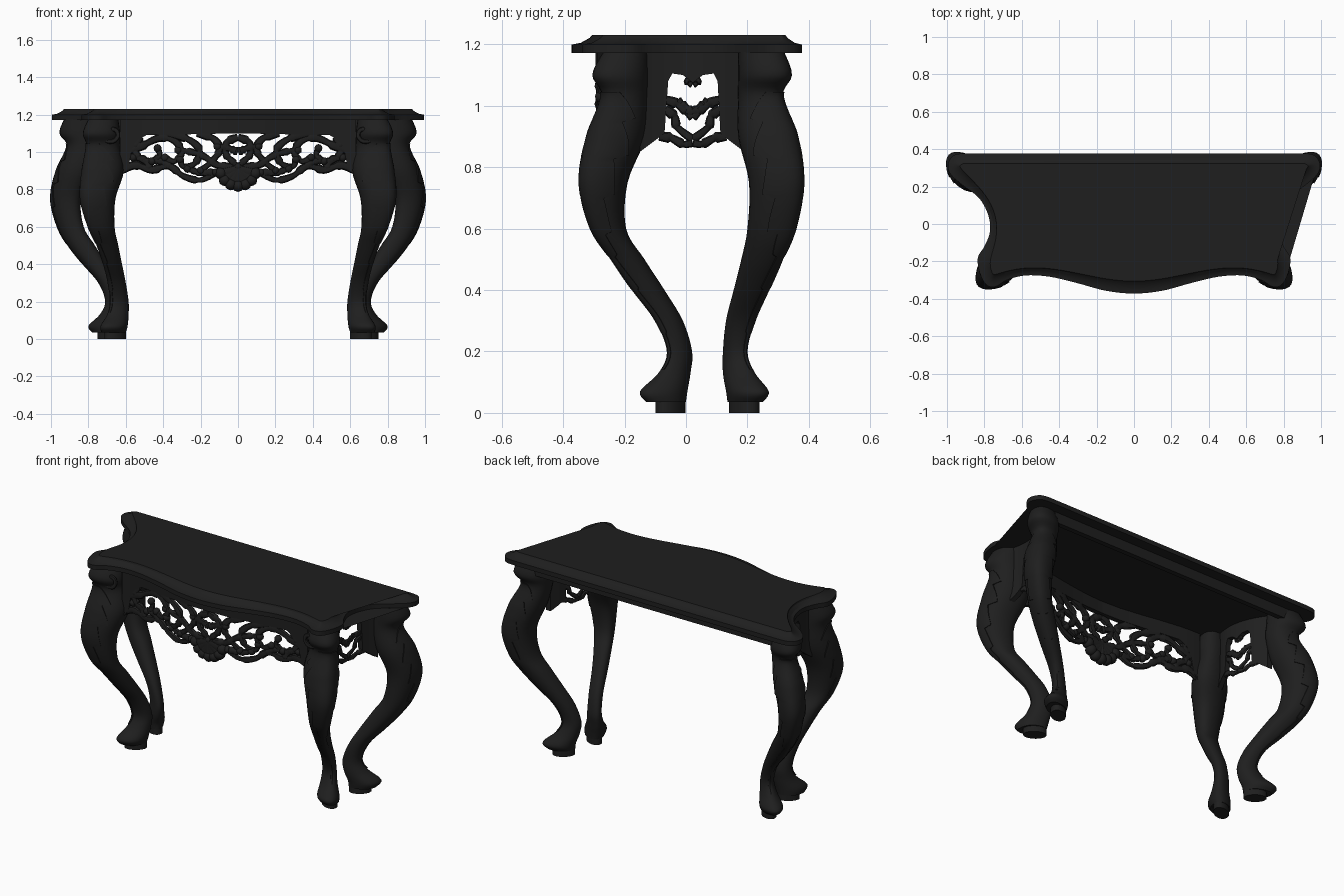
import bpy, bmesh, math
from mathutils import Vector as V

if "Cube" in bpy.data.objects:
    bpy.data.objects.remove(bpy.data.objects["Cube"])

ebony = bpy.data.materials.new("ebony black")
ebony.diffuse_color = (0.0135, 0.0135, 0.0135, 1)
ebony.use_nodes = True
ebony.node_tree.nodes["Principled BSDF"].inputs["Base Color"].default_value = ebony.diffuse_color


def finish(name, bm, mirror=True, angle=40):
    bmesh.ops.recalc_face_normals(bm, faces=bm.faces)
    me = bpy.data.meshes.new(name)
    bm.to_mesh(me)
    bm.free()
    me.materials.append(ebony)
    ob = bpy.data.objects.new(name, me)
    bpy.context.collection.objects.link(ob)
    bpy.ops.object.select_all(action='DESELECT')
    ob.select_set(True)
    bpy.context.view_layer.objects.active = ob
    bpy.ops.object.shade_smooth_by_angle(angle=math.radians(angle))
    if mirror:
        ob.modifiers.new("mirror", 'MIRROR').use_axis[0] = True
    return ob


def loft(bm, rings):
    rows = [[bm.verts.new(p) for p in r] for r in rings]
    n = len(rows[0])
    for a, b in zip(rows, rows[1:]):
        for i in range(n):
            bm.faces.new((a[i], a[(i + 1) % n], b[(i + 1) % n], b[i]))
    bm.faces.new(rows[0])
    bm.faces.new(rows[-1])


def smooth_path(pts, n=6):
    pts = [V(p) for p in pts]
    q = [pts[0]] + pts + [pts[-1]]
    out = []
    for a, b, c, d in zip(q, q[1:], q[2:], q[3:]):
        for k in range(n):
            t = k / n
            out.append(0.5 * (2 * b + (c - a) * t + (2 * a - 5 * b + 4 * c - d) * t * t
                              + (3 * b - a - 3 * c + d) * t ** 3))
    return out + [pts[-1]]


# ---- Table top: serpentine outline, moulded edge ----
half = [(0, -.372), (.15, -.357), (.3, -.317), (.45, -.282), (.58, -.275), (.68, -.30), (.74, -.335),
        (.79, -.325), (.825, -.26), (.835, -.18), (.80, -.12), (.77, -.04), (.78, .05), (.83, .14),
        (.92, .21), (.98, .265), (.995, .32), (.965, .367), (.91, .378)]
outline = smooth_path([(-x, y) for x, y in half[:0:-1]] + half, 5)


def inset(pts, d):
    n = len(pts)
    out = []
    for i in range(n):
        t = (pts[(i + 1) % n] - pts[i - 1]).normalized()
        if i in (0, n - 1):
            t = V((-1, 0))
        out.append(pts[i] + V((-t.y, t.x)) * d)
    for _ in range(9):
        out = [out[0]] + [(a + 2 * b + c) / 4 for a, b, c in zip(out, out[1:], out[2:])] + [out[-1]]
    return out


bm = bmesh.new()
rings, cur = [], outline
for d, z in ((0, 1.172), (0, 1.199), (.012, 1.202), (.012, 1.205), (.012, 1.213), (.012, 1.221), (.006, 1.23)):
    if d:
        cur = inset(cur, d)
    rings.append([(p.x, p.y, z) for p in cur])
loft(bm, rings)
# cut the large caps into clean triangles
bmesh.ops.triangulate(bm, faces=[f for f in bm.faces if len(f.verts) > 4], ngon_method='BEAUTY')
finish("table_top", bm, mirror=False, angle=24)

# ---- Cabriole legs: rows of (z, x min, x max, y min, y max) ----
front_rows = [(1.175, .64, .80, -.27, -.12), (1.10, .63, .83, -.305, -.12), (1.03, .63, .81, -.275, -.12),
              (.90, .61, .83, -.32, -.13), (.75, .655, .84, -.345, -.19), (.6, .66, .80, -.31, -.195),
              (.5, .64, .755, -.245, -.135), (.4, .62, .72, -.175, -.07), (.3, .60, .695, -.10, -.01),
              (.2, .585, .685, -.062, .02), (.13, .585, .70, -.09, .015), (.07, .59, .735, -.15, .005),
              (.035, .60, .73, -.13, 0)]
back_rows = [(1.175, .77, .93, .17, .32), (1.10, .76, .955, .17, .345), (1.03, .76, .915, .17, .315),
             (.90, .79, .97, .17, .36), (.75, .84, 1.0, .205, .38), (.6, .825, .965, .20, .355),
             (.5, .765, .91, .18, .315), (.4, .705, .83, .155, .27), (.3, .65, .745, .13, .225),
             (.2, .615, .71, .12, .20), (.13, .62, .74, .12, .225), (.07, .635, .80, .13, .27),
             (.035, .64, .78, .135, .25)]


def soft(c):
    return math.copysign(abs(c) ** 0.88, c)


def leg(name, rows, out, pad):
    # Sections are skewed ellipses, long towards the outer corner; out is +1 for back, -1 for front
    path = [V(r) for r in smooth_path(rows, 5)]

    def phase(z):
        skew = .25 + .15 * min(1, max(0, (.8 - z) / .6))
        return math.acos(out * skew)

    def middle(z):
        return phase(z) / 2 if out > 0 else (phase(z) - math.pi) / 2

    def point(r, t, s=1.0):
        z, x0, x1, y0, y1 = r
        return V(((x0 + x1) / 2 + s * (x1 - x0) / 2 * soft(math.cos(t)),
                  (y0 + y1) / 2 + s * (y1 - y0) / 2 * soft(math.cos(t - phase(z))), z))

    bm = bmesh.new()
    loft(bm, [[point(r, 2 * math.pi * i / 24) for i in range(24)] for r in path])
    finish(name, bm)

    # Carved leaf with saw-tooth edges over the knee, then a slim rib down the shin
    bm = bmesh.new()
    for top, low, wide, teeth in ((1.05, .50, 1.35, 5), (.54, .14, .45, 3)):
        span = [r for r in smooth_path(rows, 12) if low < r[0] < top]
        rings = []
        for k, r in enumerate(span):
            f, mid = k / (len(span) - 1), middle(r[0])
            w = wide * (0.3 + 0.7 * math.sin(math.pi * (0.2 + 0.78 * f))) * (0.75 + 0.4 * ((f * teeth) % 1))
            ring = [point(r, mid + w * (i / 5 - 1), 1.06 + .03 * (1 - abs(i / 5 - 1)) ** 2) for i in range(11)]
            rings.append(ring + [point(r, mid + w, .9), point(r, mid - w, .9)])
        loft(bm, rings)
    finish(name + "_leaf_carving", bm, angle=30)

    # Foot pad
    bm = bmesh.new()
    x0, x1, y0, y1 = pad
    loft(bm, [[((x0 + x1) / 2 + (x1 - x0) / 2 * math.cos(a), (y0 + y1) / 2 + (y1 - y0) / 2 *
                math.cos(a - phase(0)), z) for a in (i * math.pi / 12 for i in range(24))] for z in (0, .045)])
    finish(name + "_foot_pad", bm)


leg("front_leg", front_rows, -1, (.60, .715, -.10, -.002))
leg("back_leg", back_rows, 1, (.64, .75, .14, .24))


# ---- Carved aprons: flat (u, z) drawings bent onto a curved plane ----
def on_front(u, z):
    return V((u, -.21 - .035 * (1 + math.cos(math.pi * u / .62)), z))


def on_side(u, z):
    return V((.715 + 1.6 * (u + .04) ** 2, u, z))


def stroke(bm, place, normal, pts, r, teeth=5, ball=True):
    path = [place(*p) for p in smooth_path(pts)]
    n = len(path) - 1
    rings = []
    for i, p in enumerate(path):
        t = (path[min(i + 1, n)] - path[max(i - 1, 0)]).normalized()
        side = t.cross(normal).normalized()
        k = r * (1 - .3 * i / n) * (.8 + .45 * ((teeth * i / n) % 1))
        rings.append([p + k * (math.cos(a) * side + .75 * math.sin(a) * normal)
                      for a in (j * math.pi / 4 for j in range(8))])
    loft(bm, rings)
    if ball:
        for v in bmesh.ops.create_icosphere(bm, subdivisions=2, radius=r)["verts"]:
            v.co += path[-1]


def board(bm, place, normal, lower, top=1.175, thick=.03):
    rings = []
    for (u0, z0), (u1, z1) in zip(lower, lower[1:]):
        for k in range(5):
            u, z = u0 + (u1 - u0) * k / 4, z0 + (z1 - z0) * k / 4
            h = normal * thick / 2
            rings.append([place(u, z) - h, place(u, z) + h, place(u, top) + h, place(u, top) - h])
    loft(bm, rings)


FN, SN = V((0, 1, 0)), V((1, 0, 0))
bm = bmesh.new()
board(bm, on_front, FN, [(0, 1.10), (.49, 1.09), (.54, 1.06), (.57, 1.0), (.585, .92), (.63, .86)])
finish("front_apron_rail", bm)

bm = bmesh.new()
scrolls = [
    [(.62, .90), (.55, .93), (.46, .905), (.37, .925), (.29, .87), (.20, .85), (.12, .89)],
    [(.52, 1.08), (.55, 1.02), (.53, .97), (.47, .95), (.42, .98), (.43, 1.02)],
    [(.60, 1.0), (.52, 1.03), (.42, 1.075), (.34, 1.06), (.30, 1.0), (.34, .95), (.39, .97)],
    [(.38, 1.1), (.27, 1.07), (.205, 1.01), (.23, .94), (.29, .92), (.31, .96)],
    [(.22, 1.1), (.13, 1.07), (.10, 1.01), (.14, .95), (.20, .90)],
    [(0, 1.08), (.06, 1.05), (.065, .99), (.03, .95), (0, .92)],
    [(.03, .92), (.11, .93), (.18, .975), (.25, 1.0), (.32, 1.01)],
    [(.47, .91), (.50, .96), (.56, .97)],
    [(0, 1.0), (.05, 1.02), (.11, 1.03)],
    [(.36, .92), (.41, .95), (.46, .95)],
    [(.13, .89), (.20, .89), (.27, .91)]]
for s in scrolls:
    stroke(bm, on_front, FN, s, .022)
finish("front_apron_scrollwork", bm)

# Shell pendant in the middle of the front
bm = bmesh.new()
for a in (0, 24, 48, 74):
    s, c = math.sin(math.radians(a)), math.cos(math.radians(a))
    stroke(bm, on_front, FN, [(0, .91), (.05 * s, .91 - .05 * c), (.095 * s, .91 - .09 * c)], .033, 1)
finish("front_shell", bm)

# Side aprons with a heart-shaped opening above pierced scrolls
bm = bmesh.new()
board(bm, on_side, SN, [(-.15, .85), (-.11, .88), (-.07, .91), (-.058, 1.08), (-.045, 1.105), (-.01, 1.10),
                        (.022, 1.075), (.055, 1.10), (.09, 1.105), (.103, 1.08), (.112, .91), (.15, .88), (.19, .85)])
finish("side_apron_panel", bm)

bm = bmesh.new()
for m in (-1, 1):
    for s in ([(.09, 1.02), (.05, 1.005), (.02, .98), (0, .96)],
              [(.09, .99), (.06, .965), (.05, .93), (0, .89)],
              [(.11, .90), (.07, .895), (.03, .875), (0, .88)],
              [(0, .975), (.03, 1.0), (.05, 1.02)],
              [(0, 1.09), (.015, 1.08), (0, 1.07)]):
        stroke(bm, on_side, SN, [(.022 + m * u, z) for u, z in s], .017, 3, False)
finish("side_apron_scrollwork", bm)

# Scroll at the top of each front leg
bm = bmesh.new()
spiral = [(.675 + (.008 + .007 * k) * math.cos(k * .9), 1.10 + (.008 + .007 * k) * math.sin(k * .9))
          for k in range(7, -1, -1)]
stroke(bm, lambda u, z: V((u, -.268, z)), FN, spiral, .014, 1)
finish("leg_scroll", bm)

# Back rail under the top
bm = bmesh.new()
board(bm, lambda u, z: V((u, .30, z)), FN, [(0, 1.11), (.82, 1.11)])
finish("back_rail", bm)
